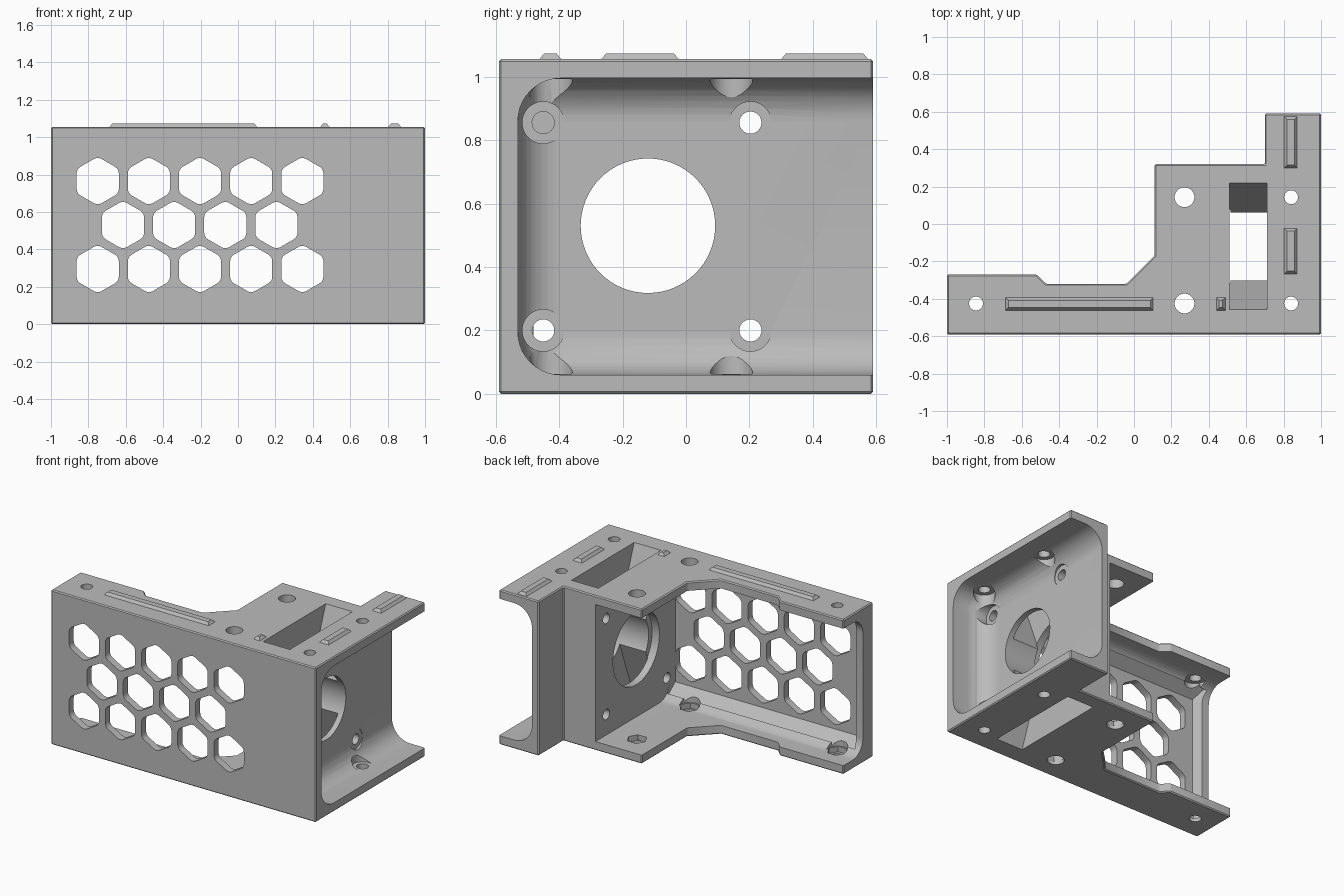
import bpy, bmesh, math
from mathutils import Vector, Matrix

cube = bpy.data.objects.get("Cube")
if cube:
    bpy.data.objects.remove(cube, do_unlink=True)

grey = bpy.data.materials.new("plain grey")
grey.use_nodes = True
colour = (0.5, 0.5, 0.5, 1)
grey.diffuse_color = colour
grey.node_tree.nodes["Principled BSDF"].inputs["Base Color"].default_value = colour

WALL_X = 0.75      # channel side of the mounting wall
INNER_X = 0.46     # other side of the mounting wall
TOP = 1.055
FLOOR, CEILING = 0.06, 0.995
HOLE_Y, HOLE_Z = -0.12, 0.53


def add_object(name, bm):
    bmesh.ops.recalc_face_normals(bm, faces=bm.faces[:])
    mesh = bpy.data.meshes.new(name)
    bm.to_mesh(mesh)
    bm.free()
    mesh.materials.append(grey)
    obj = bpy.data.objects.new(name, mesh)
    bpy.context.collection.objects.link(obj)
    return obj


def prism(name, points, axis, start, end, side_bevel=0, all_bevel=0, segments=1):
    """Extrude a 2D outline along an axis, optionally rounding its edges."""
    place = {"x": lambda a, b: Vector((start, a, b)),
             "y": lambda a, b: Vector((a, start, b)),
             "z": lambda a, b: Vector((a, b, start))}[axis]
    direction = Vector([axis == c for c in "xyz"])
    bm = bmesh.new()
    face = bm.faces.new([bm.verts.new(place(a, b)) for a, b in points])
    moved = bmesh.ops.extrude_face_region(bm, geom=[face])["geom"]
    for v in moved:
        if isinstance(v, bmesh.types.BMVert):
            v.co += direction * (end - start)
    size = side_bevel or all_bevel
    if size:
        edges = [e for e in bm.edges if all_bevel or
                 abs((e.verts[0].co - e.verts[1].co).normalized().dot(direction)) > 0.99]
        bmesh.ops.bevel(bm, geom=edges, offset=size, segments=segments,
                        profile=0.5, affect="EDGES")
    return add_object(name, bm)


def ngon(u, v, radius, sides, turn=0.0):
    return [(u + radius * math.cos(turn + math.tau * i / sides),
             v + radius * math.sin(turn + math.tau * i / sides)) for i in range(sides)]


def rectangle(u0, u1, v0, v1):
    return [(u0, v0), (u1, v0), (u1, v1), (u0, v1)]


def cut(cutter):
    cutter.hide_render = True
    mod = body.modifiers.new("cut", "BOOLEAN")
    mod.operation = "DIFFERENCE"
    mod.solver = "EXACT"
    mod.object = cutter
    bpy.context.view_layer.objects.active = body
    bpy.ops.object.modifier_apply(modifier=mod.name)
    bpy.data.objects.remove(cutter, do_unlink=True)


def drill(axis, u, v, radius, start, end, sides=40, turn=0.0, rounding=0):
    cut(prism("drill", ngon(u, v, radius, sides, turn), axis, start, end,
              side_bevel=rounding, segments=3))


# Stepped solid block
outline = [(-1, -0.59), (1, -0.59), (1, 0.59), (0.7, 0.59), (0.7, 0.32), (0.11, 0.32),
           (0.11, -0.17), (-0.04, -0.32), (-0.47, -0.32), (-0.52, -0.27), (-1, -0.27)]
body = prism("bracket_body", outline, "z", 0, TOP, all_bevel=0.007)

# Rounded channel on the outer side of the mounting wall
cut(prism("channel", rectangle(WALL_X, 1.6, -0.53, 1.2), "z", FLOOR, CEILING,
          all_bevel=0.135, segments=10))

# Rounded bay behind the grille, with a shallow chamfered recess
cut(prism("bay", rectangle(-0.48, 1.2, FLOOR, CEILING), "x", -1.2, INNER_X,
          side_bevel=0.11, segments=8))
bm = bmesh.new()
bmesh.ops.create_cube(bm, size=1)
for v in bm.verts:
    flare = 0.07 if v.co.y > 0 else 0
    v.co = Vector((-0.92 - flare * 0.6 if v.co.x < 0 else INNER_X - 0.001,
                   -0.45 if v.co.y > 0 else -0.54,
                   HOLE_Z + math.copysign(0.39 + flare, v.co.z)))
cut(add_object("recess", bm))

# Hexagonal grille
for row, z in enumerate((0.295, 0.53, 0.765)):
    first, count = ((-0.615, 4) if row == 1 else (-0.75, 5))
    for i in range(count):
        drill("y", first + 0.2735 * i, z, 0.13, -0.7, -0.4, 6, math.pi / 6, 0.022)

# Hourglass slot down through the mounting wall
half = [(0.34, TOP + 0.005), (0.14, HOLE_Z), (0.34, -0.005)]
slot = [(HOLE_Y + w, z) for w, z in half] + [(HOLE_Y - w, z) for w, z in reversed(half)]
cut(prism("slot", slot, "x", 0.51, 0.712))

# Large bore, wider on the bay side
drill("x", HOLE_Y, HOLE_Z, 0.212, 0.4, 0.9, 64)
drill("x", HOLE_Y, HOLE_Z, 0.25, 0.4, 0.515, 64)

# Wall screw holes with counterbores
for y in (-0.45, 0.203):
    for z in (0.2, 0.855):
        blind = y < 0 and z > 0.5
        drill("x", y, z, 0.066, WALL_X - 0.003, 0.98, 36)
        drill("x", y, z, 0.035, 0.65 if blind else 0.35, 0.9, 24)

# Vertical screw holes, clearance bores and nut pockets
for x, y, r in ((-0.845, -0.425, 0.037), (0.27, -0.425, 0.053), (0.27, 0.143, 0.053),
                (0.84, -0.425, 0.037), (0.84, 0.143, 0.037)):
    drill("z", x, y, r, -0.1, 1.2, 32)
    drill("z", x, y, 0.067, FLOOR + 0.002, CEILING - 0.002, 36)
    if x < INNER_X:
        drill("z", x, y, 0.064, 0.025, 0.1, 6)

# Chamfered locating ridges on the top
for name, x0, x1, y0, y1 in (("long_ridge", -0.69, 0.105, -0.465, -0.39),
                             ("small_ridge", 0.437, 0.492, -0.465, -0.39),
                             ("side_ridge", 0.8, 0.875, -0.27, -0.02),
                             ("back_ridge", 0.8, 0.875, 0.297, 0.577)):
    bm = bmesh.new()
    bmesh.ops.create_cube(bm, size=1)
    for v in bm.verts:
        inset = 0.018 if v.co.z > 0 else 0
        v.co = Vector((x0 + inset if v.co.x < 0 else x1 - inset,
                       y0 + inset if v.co.y < 0 else y1 - inset,
                       TOP + 0.018 if v.co.z > 0 else TOP - 0.004))
    add_object(name, bm)

# Smooth rounded areas, keep hard edges
bpy.ops.object.select_all(action="DESELECT")
body.select_set(True)
bpy.context.view_layer.objects.active = body
bpy.ops.object.shade_smooth_by_angle(angle=math.radians(25))
